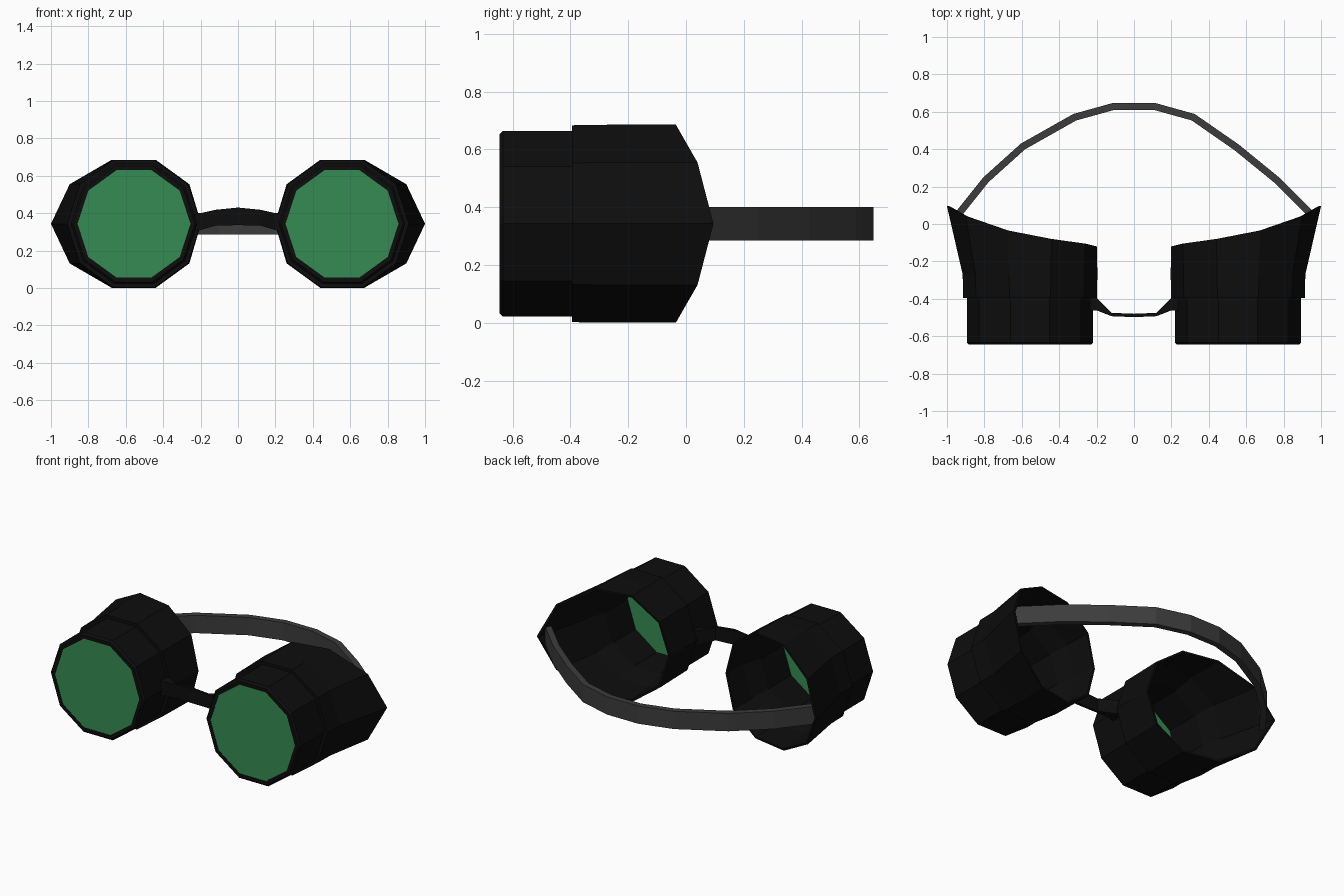
import bpy, math

if "Cube" in bpy.data.objects:
    bpy.data.objects.remove(bpy.data.objects["Cube"])

def material(name, rgb):
    m = bpy.data.materials.new(name)
    m.diffuse_color = (*rgb, 1)
    m.use_nodes = True
    m.node_tree.nodes["Principled BSDF"].inputs["Base Color"].default_value = m.diffuse_color
    return m

BLACK = material("black_rubber", (0.004, 0.004, 0.004))
GREY = material("grey_strap", (0.045, 0.045, 0.045))
GREEN = material("green_glass", (0.036, 0.26, 0.085))
CX, CZ, N = 0.556, 0.343, 10

def make(name, verts, faces, mat):
    me = bpy.data.meshes.new(name)
    me.from_pydata(verts, [], faces)
    me.materials.append(mat)
    ob = bpy.data.objects.new(name, me)
    bpy.context.collection.objects.link(ob)
    bpy.context.view_layer.objects.active = ob
    ob.select_set(True)
    bpy.ops.object.mode_set(mode='EDIT')
    bpy.ops.mesh.select_all(action='SELECT')
    bpy.ops.mesh.normals_make_consistent(inside=False)
    bpy.ops.object.mode_set(mode='OBJECT')
    ob.select_set(False)
    return ob

def loft(name, rings, mat, closed):
    """Skin equal-sized rings; closed joins last to first, otherwise cap the ends."""
    n, m = len(rings[0]), len(rings)
    faces = [(i * n + j, i * n + (j + 1) % n,
              (i + 1) % m * n + (j + 1) % n, (i + 1) % m * n + j)
             for i in range(m if closed else m - 1) for j in range(n)]
    if not closed:
        faces += [tuple(range(n)), tuple(range((m - 1) * n, m * n))]
    return make(name, [v for r in rings for v in r], faces, mat)

def decagon(side, r, y):
    return [(side * (CX + r * math.cos(k * math.tau / N)), y,
             CZ + r * math.sin(k * math.tau / N)) for k in range(N)]

# Face-side rim: slanted and stretched towards the temple
RIM = [(1.0, 0.095), (0.9, 0.04), (0.675, -0.035),
       (0.44, -0.08), (0.26, -0.105), (0.198, -0.12)]

def rim(side, s):
    ring = []
    for k in range(N):
        x, y = RIM[min(k, N - k)]
        ring.append((side * (0.58 + (x - 0.58) * s), y,
                     CZ + 0.36 * s * math.sin(k * math.tau / N)))
    return ring

for side, label in ((-1, "left"), (1, "right")):
    # Hollow eye cup: outer wall, stepped barrel, bevelled bezel, inner wall
    profile = [(0.36, -0.27), (0.358, -0.395), (0.338, -0.395), (0.338, -0.633),
               (0.326, -0.645), (0.302, -0.645), (0.302, -0.395), (0.338, -0.27)]
    rings = [rim(side, 1)] + [decagon(side, r, y) for r, y in profile] + [rim(side, 0.965)]
    loft(label + "_eye_cup", rings, BLACK, True)
    # Lens
    loft(label + "_lens", [decagon(side, 0.304, y) for y in (-0.643, -0.628)], GREEN, False)

# Nose bridge: (x, front y, back y, bottom z, top z)
BRIDGE = [(0.24, -0.465, -0.38, 0.30, 0.395), (0.2, -0.462, -0.395, 0.31, 0.40),
          (0.12, -0.493, -0.475, 0.333, 0.418), (0, -0.498, -0.48, 0.336, 0.43)]
half = [(-x, *rest) for x, *rest in BRIDGE]
path = half + BRIDGE[-2::-1]
loft("nose_bridge", [[(x, f, a, ) for f, a in ((f0, b), (f0, t), (b0, t), (b0, b))]
                     for x, f0, b0, b, t in path], BLACK, False)

# Head strap: flat band swept along its outer path
STRAP = [(-0.965, 0.05), (-0.805, 0.25), (-0.605, 0.43), (-0.325, 0.588), (-0.11, 0.648),
         (0.11, 0.648), (0.325, 0.588), (0.56, 0.425), (0.775, 0.25), (0.965, 0.06)]
rings = []
for i, (x, y) in enumerate(STRAP):
    x0, y0 = STRAP[max(i - 1, 0)]
    x1, y1 = STRAP[min(i + 1, len(STRAP) - 1)]
    d = math.hypot(x1 - x0, y1 - y0)
    nx, ny = (y1 - y0) / d * 0.038, -(x1 - x0) / d * 0.038
    rings.append([(x, y, 0.285), (x, y, 0.4), (x + nx, y + ny, 0.4), (x + nx, y + ny, 0.285)])
loft("head_strap", rings, GREY, False)
